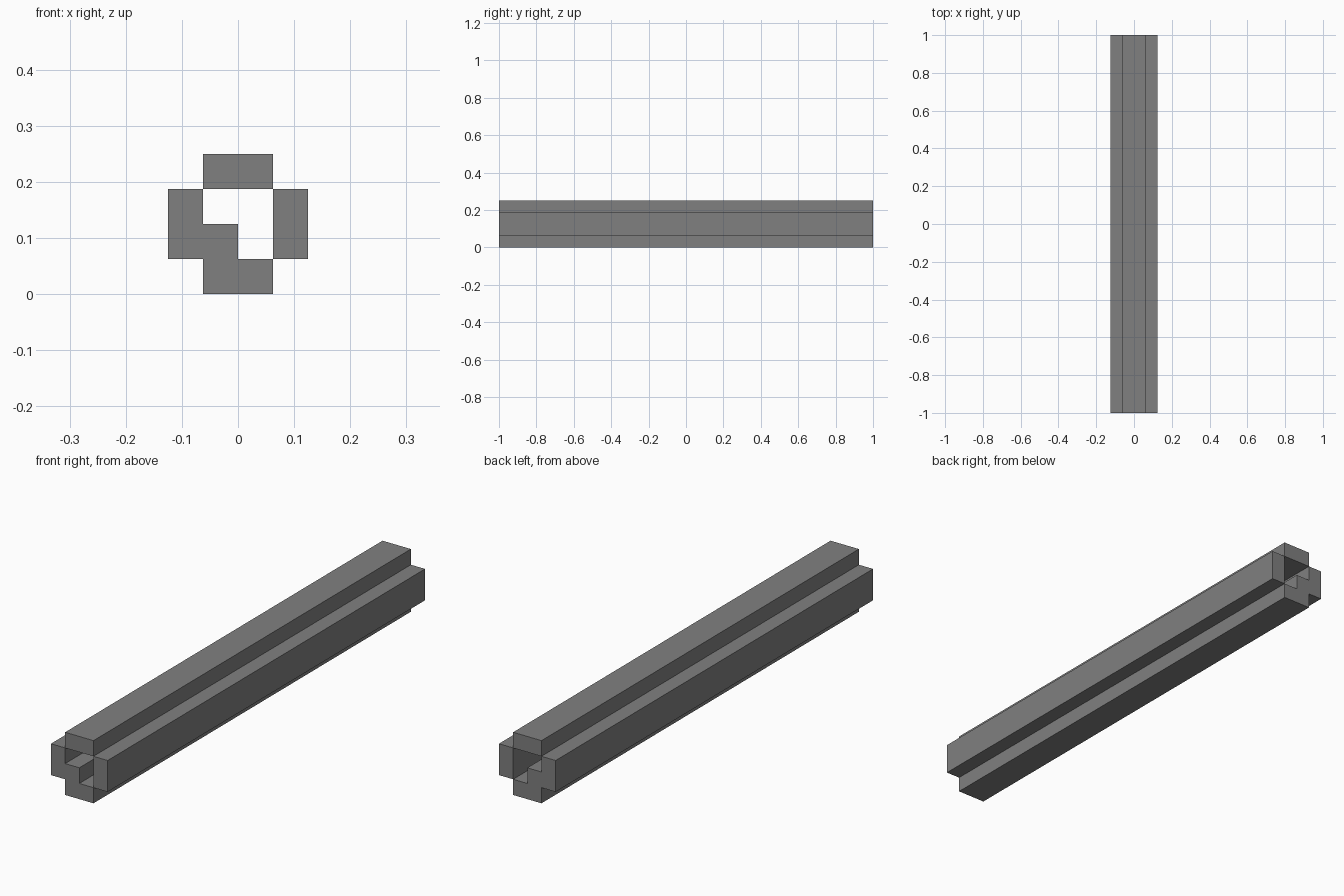
import bpy
import bmesh

cube = bpy.data.objects.get("Cube")
if cube:
    bpy.data.objects.remove(cube, do_unlink=True)

CELL = 0.0625   # width of one square unit of the cross-section
LENGTH = 2.0

grey = bpy.data.materials.new("mid grey")
grey.use_nodes = True
colour = (0.216, 0.216, 0.216, 1)
grey.diffuse_color = colour
grey.node_tree.nodes["Principled BSDF"].inputs["Base Color"].default_value = colour


def beam(name, profile):
    """Extrude an x-z profile, counted in cells, along the full length."""
    bm = bmesh.new()
    verts = [bm.verts.new((x * CELL, -LENGTH / 2, z * CELL)) for x, z in profile]
    face = bm.faces.new(verts)
    ext = bmesh.ops.extrude_face_region(bm, geom=[face], use_keep_orig=True)
    moved = [v for v in ext["geom"] if isinstance(v, bmesh.types.BMVert)]
    bmesh.ops.translate(bm, verts=moved, vec=(0, LENGTH, 0))
    bmesh.ops.recalc_face_normals(bm, faces=bm.faces)
    mesh = bpy.data.meshes.new(name)
    bm.to_mesh(mesh)
    bm.free()
    mesh.materials.append(grey)
    obj = bpy.data.objects.new(name, mesh)
    bpy.context.collection.objects.link(obj)
    return obj


def rectangle(x0, x1, z0, z1):
    return [(x0, z0), (x1, z0), (x1, z1), (x0, z1)]


# Roof and left wall touch the other walls only along their edges
beam("top_wall", rectangle(-1, 1, 3, 4))
beam("left_wall", rectangle(1, 2, 1, 3))

# Right wall and floor, joined by the inner ledge
beam("right_wall_and_floor", [(-2, 1), (-1, 1), (-1, 0), (1, 0), (1, 1),
                              (0, 1), (0, 2), (-1, 2), (-1, 3), (-2, 3)])
